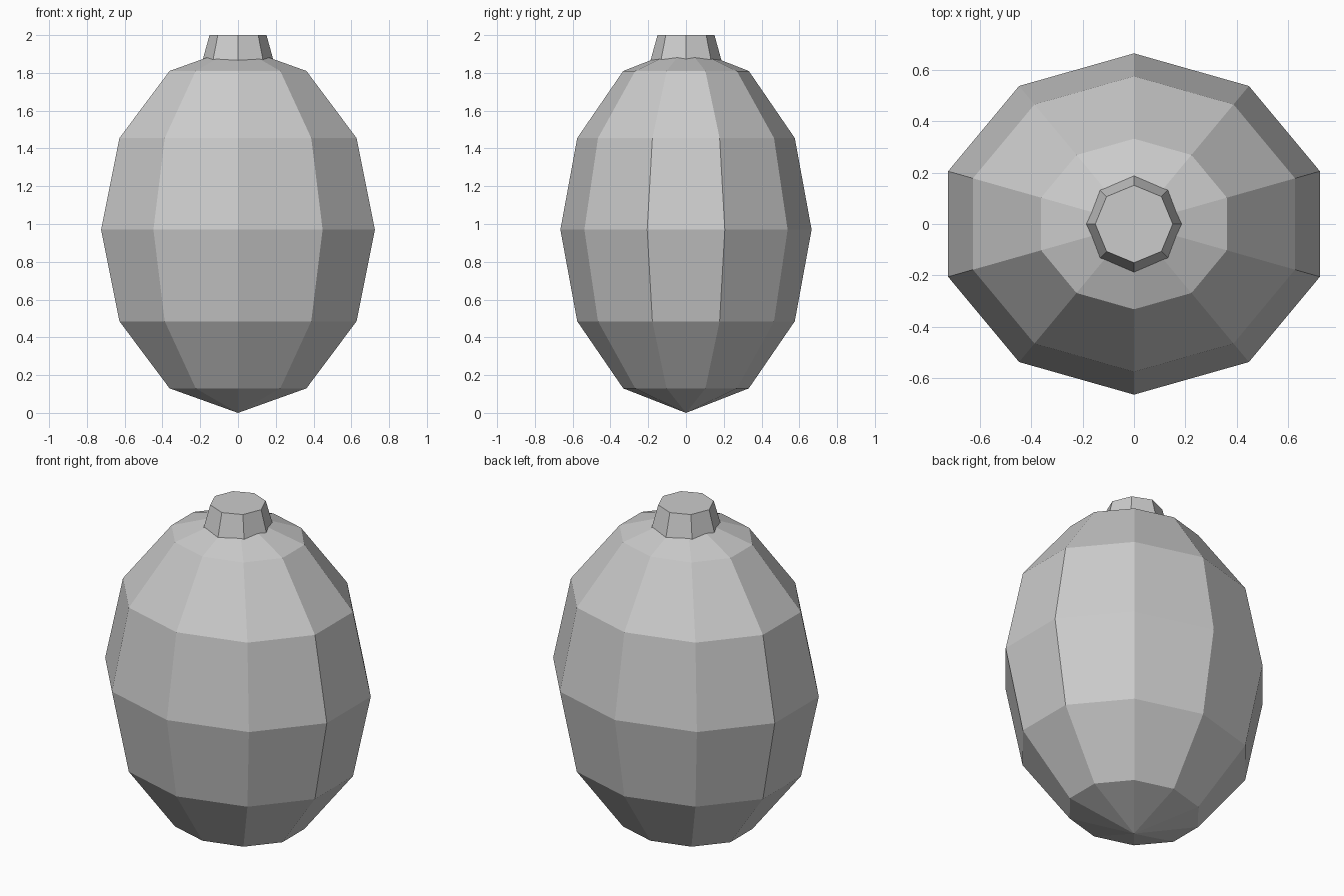
import bpy, bmesh
from math import sin, cos, pi

if "Cube" in bpy.data.objects:
    bpy.data.objects.remove(bpy.data.objects["Cube"])


def lathe(name, profile, sides, sx=1.0, sy=1.0):
    """Faceted solid from (radius, z) rings, bottom to top; zero radius makes a pole."""
    bm = bmesh.new()
    rings = []
    for r, z in profile:
        if r < 1e-5:
            rings.append([bm.verts.new((0, 0, z))] * sides)
        else:
            angles = [pi / 2 + 2 * pi * i / sides for i in range(sides)]
            rings.append([bm.verts.new((r * sx * cos(a), r * sy * sin(a), z)) for a in angles])
    for low, high in zip(rings, rings[1:]):
        for i in range(sides):
            j = (i + 1) % sides
            corners = dict.fromkeys((low[i], low[j], high[j], high[i]))
            bm.faces.new(list(corners))
    # Flat caps on open ends
    if profile[0][0] > 1e-5:
        bm.faces.new(rings[0][::-1])
    if profile[-1][0] > 1e-5:
        bm.faces.new(rings[-1])
    mesh = bpy.data.meshes.new(name)
    bm.to_mesh(mesh)
    bm.free()
    obj = bpy.data.objects.new(name, mesh)
    bpy.context.collection.objects.link(obj)
    return obj


# Body: ten-sided, six-band ellipsoid
H = 0.97
body_profile = [(sin(pi * k / 6), H - H * cos(pi * k / 6)) for k in range(7)]
lathe("body", body_profile, 10, 0.762, 0.665)

# Stem: tapered eight-sided plug sunk into the top
lathe("stem", [(0.203, 1.81), (0.151, 2.0)], 8)
